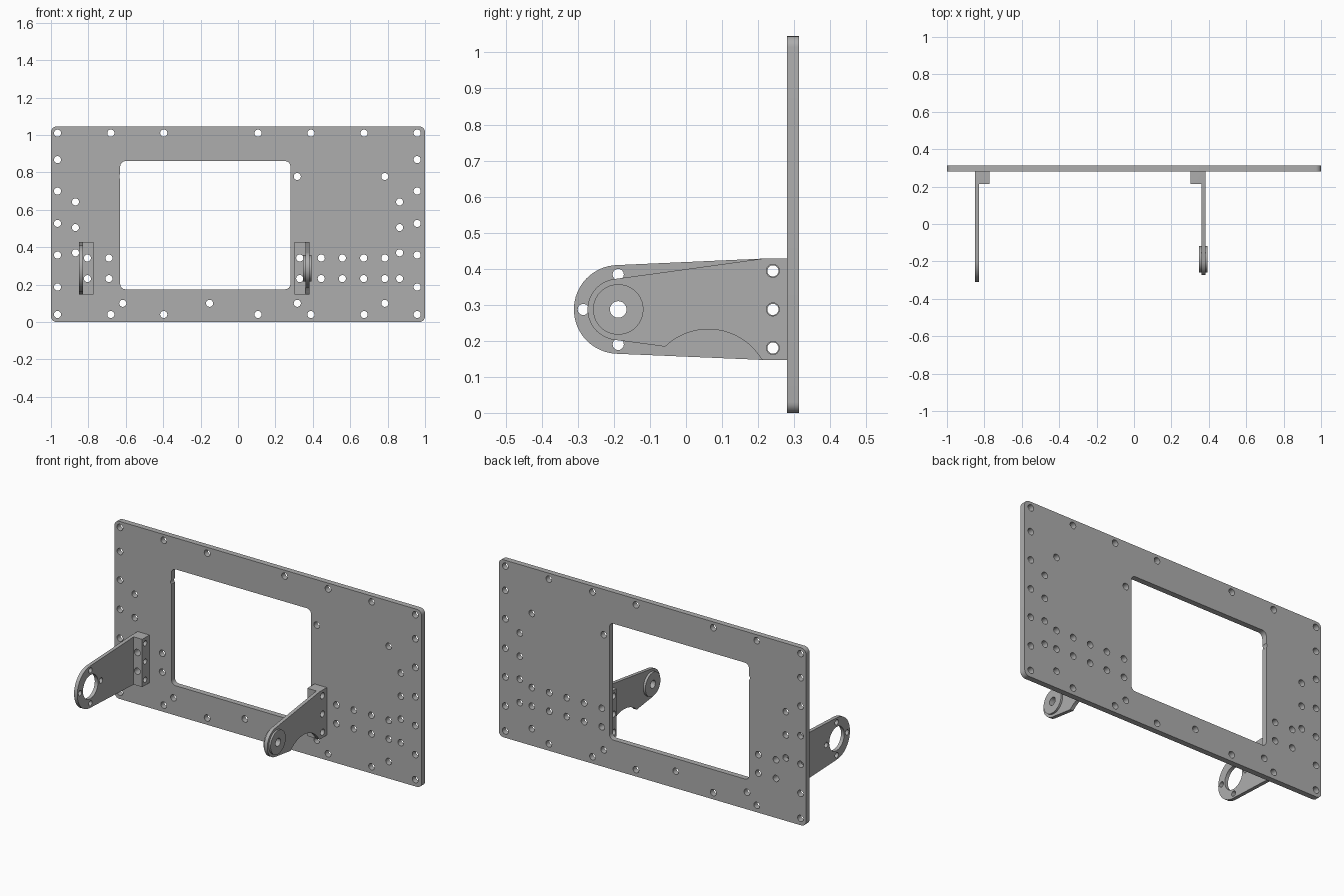
import bpy, bmesh
from math import sin, cos, pi, radians
from mathutils import Vector

cube = bpy.data.objects.get("Cube")
if cube:
    bpy.data.objects.remove(cube, do_unlink=True)

grey = bpy.data.materials.new("machined grey")
grey.use_nodes = True
tone = (0.42, 0.42, 0.42, 1)
grey.diffuse_color = tone
grey.node_tree.nodes["Principled BSDF"].inputs["Base Color"].default_value = tone


def arc(cu, cv, r, start, end, n):
    """Points on an arc, angles in degrees."""
    angles = [radians(start + (end - start) * i / n) for i in range(n + 1)]
    return [(cu + r * cos(a), cv + r * sin(a)) for a in angles]


def circle(cu, cv, r, n=24):
    return arc(cu, cv, r, 0, 360, n)[:-1]


def rounded_rect(u0, u1, v0, v1, r):
    return (arc(u1 - r, v1 - r, r, 0, 90, 6) + arc(u0 + r, v1 - r, r, 90, 180, 6)
            + arc(u0 + r, v0 + r, r, 180, 270, 6) + arc(u1 - r, v0 + r, r, 270, 360, 6))


def solid(name, outlines, axis, lo, hi):
    """Extrude outlines along x (drawn in y, z) or along y (drawn in x, z)."""
    bm = bmesh.new()
    for outline in outlines:
        pts = [(lo, u, v) if axis == "x" else (u, lo, v) for u, v in outline]
        face = bm.faces.new([bm.verts.new(p) for p in pts])
        step = Vector((hi - lo, 0, 0) if axis == "x" else (0, hi - lo, 0))
        top = bmesh.ops.extrude_face_region(bm, geom=[face], use_keep_orig=True)
        bmesh.ops.translate(bm, vec=step, verts=[g for g in top["geom"]
                                                 if isinstance(g, bmesh.types.BMVert)])
    bmesh.ops.recalc_face_normals(bm, faces=bm.faces)
    mesh = bpy.data.meshes.new(name)
    bm.to_mesh(mesh)
    bm.free()
    mesh.materials.append(grey)
    obj = bpy.data.objects.new(name, mesh)
    bpy.context.collection.objects.link(obj)
    return obj


def combine(obj, tool, operation):
    """Apply a boolean and discard the tool."""
    mod = obj.modifiers.new("join", "BOOLEAN")
    mod.operation, mod.solver, mod.object = operation, "EXACT", tool
    bpy.context.view_layer.objects.active = obj
    bpy.ops.object.modifier_apply(modifier=mod.name)
    bpy.data.objects.remove(tool, do_unlink=True)


def drill(obj, centres, r, axis, lo, hi):
    combine(obj, solid("drill", [circle(u, v, r) for u, v in centres], axis, lo, hi),
            "DIFFERENCE")


# Mounting panel with window
BACK, FRONT = 0.313, 0.28
panel = solid("mounting_panel", [rounded_rect(-1, 1, 0, 1.045, 0.03)], "y", FRONT, BACK)
combine(panel, solid("window", [rounded_rect(-0.63, 0.28, 0.175, 0.86, 0.028)], "y", 0.2, 0.4),
        "DIFFERENCE")

# Screw holes: border rows, side columns, inner pattern
edge_x = (-0.965, -0.68, -0.397, 0.107, 0.39, 0.674, 0.958)
holes = [(x, z) for x in edge_x for z in (0.04, 1.01)]
holes += [(x, z) for x in (edge_x[0], edge_x[-1]) for z in (0.187, 0.358, 0.527, 0.7, 0.868)]
holes += [(x, z) for x in (-0.869, 0.864) for z in (0.37, 0.505, 0.642)]
ROWS = (0.232, 0.342)
holes += [(x, z) for x in (-0.805, -0.69, 0.33, 0.445, 0.558, 0.672, 0.785) for z in ROWS]
holes += [(x, z) for x in (-0.616, 0.317, 0.785) for z in (0.1, 0.778)]
holes += [(-0.152, 0.1), (0.864, 0.232)]
drill(panel, holes, 0.019, "y", 0.2, 0.4)

# Shared bracket dimensions
CY, CZ = -0.188, 0.287
LOW, HIGH = 0.147, 0.428
FOOT_Y = 0.213


def bracket(name, outline, arm, foot, screw_x, screw_r):
    """Arm plate with a foot block, drilled both ways."""
    obj = solid(name, [outline], "x", *arm)
    block = [(FOOT_Y, LOW), (FRONT, LOW), (FRONT, HIGH), (FOOT_Y, HIGH)]
    combine(obj, solid("foot", [block], "x", *foot), "UNION")
    drill(obj, [(0.241, z) for z in (0.18, CZ, 0.394)], screw_r, "x", arm[0] - 0.2, arm[1] + 0.2)
    drill(obj, [(screw_x, z) for z in ROWS], 0.019, "y", 0.1, 0.4)
    return obj


# Wide bracket with a bearing opening and four screw holes
wide = arc(CY, CZ, 0.123, 92, 268, 32) + [(FOOT_Y, LOW), (FRONT, LOW), (FRONT, HIGH), (FOOT_Y, HIGH)]
right_bracket = bracket("right_bracket", wide, (-0.85, -0.829), (-0.84, -0.773), -0.805, 0.0155)
drill(right_bracket, [(CY, CZ)], 0.07, "x", -1, -0.7)
drill(right_bracket, circle(CY, CZ, 0.097, 4), 0.0155, "x", -1, -0.7)

# Slim bracket with a scooped underside and a pivot boss
slim = (arc(CY, CZ, 0.085, 98, 262, 32) + arc(0.062, 0.06, 0.172, 134, 32, 24)
        + [(FOOT_Y, LOW), (FRONT, LOW), (FRONT, HIGH), (FOOT_Y, HIGH)])
left_bracket = bracket("left_bracket", slim, (0.361, 0.382), (0.302, 0.372), 0.33, 0.018)
combine(left_bracket, solid("boss", [circle(CY, CZ, 0.07, 40)], "x", 0.347, 0.393), "UNION")
drill(left_bracket, [(CY, CZ)], 0.023, "x", 0.2, 0.6)

# Smooth the round walls, keep the edges crisp
for obj in (panel, right_bracket, left_bracket):
    bpy.ops.object.select_all(action="DESELECT")
    obj.select_set(True)
    bpy.context.view_layer.objects.active = obj
    bpy.ops.object.shade_smooth_by_angle(angle=radians(30))
